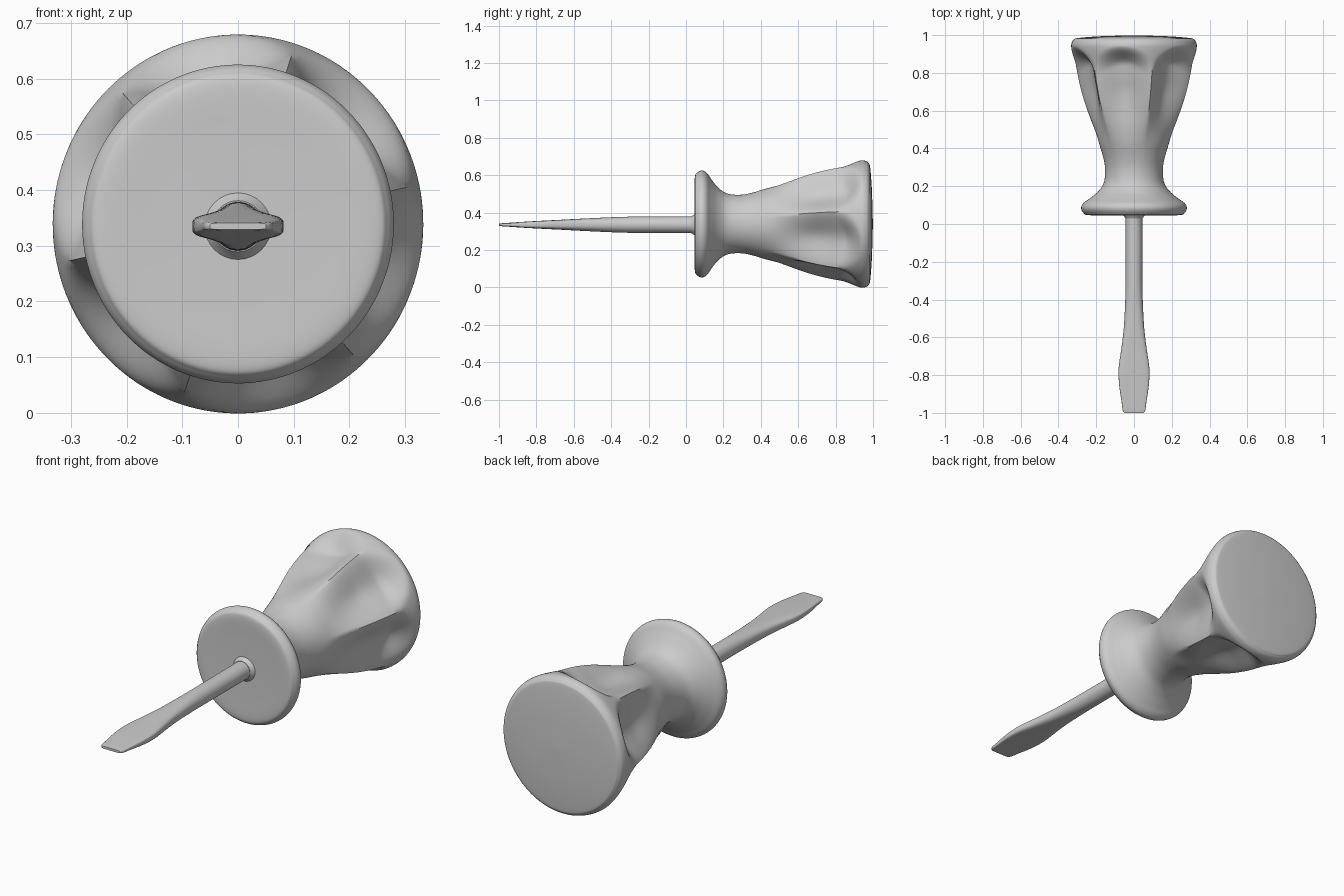
import bpy, math

if "Cube" in bpy.data.objects:
    bpy.data.objects.remove(bpy.data.objects["Cube"])

CENTRE_Z = 0.339


def catmull(points, steps):
    """Smooth a short list of control points."""
    out = []
    n = len(points)
    for i in range(n - 1):
        p0, p1 = points[max(i - 1, 0)], points[i]
        p2, p3 = points[i + 1], points[min(i + 2, n - 1)]
        for s in range(steps):
            t = s / steps
            out.append(tuple(
                0.5 * (2 * b + (c - a) * t + (2 * a - 5 * b + 4 * c - d) * t * t
                       + (3 * b - a - 3 * c + d) * t ** 3)
                for a, b, c, d in zip(p0, p1, p2, p3)))
    out.append(tuple(points[-1]))
    return out


def smoothstep(v):
    v = min(max(v, 0.0), 1.0)
    return v * v * (3 - 2 * v)


def loft(name, rings, angle):
    """Skin rings of equal length and close both ends."""
    n = len(rings[0])
    verts = [v for ring in rings for v in ring]
    faces = []
    for i in range(len(rings) - 1):
        for j in range(n):
            k = (j + 1) % n
            faces.append((i * n + j, i * n + k, (i + 1) * n + k, (i + 1) * n + j))
    last = len(verts) - n
    faces.append(tuple(reversed(range(n))))
    faces.append(tuple(range(last, last + n)))
    # rings run counter-clockwise seen from the front, so flip outward
    faces = [tuple(reversed(f)) for f in faces]
    mesh = bpy.data.meshes.new(name)
    mesh.from_pydata(verts, [], faces)
    obj = bpy.data.objects.new(name, mesh)
    bpy.context.collection.objects.link(obj)
    bpy.ops.object.select_all(action='DESELECT')
    obj.select_set(True)
    bpy.context.view_layer.objects.active = obj
    bpy.ops.object.shade_smooth_by_angle(angle=math.radians(angle))
    return obj


# Handle: turned profile (y, radius) with six scooped finger flutes
profile = [(0.05, 0.01), (0.048, 0.15), (0.047, 0.25), (0.06, 0.275), (0.085, 0.286),
           (0.11, 0.275), (0.135, 0.24), (0.17, 0.197), (0.215, 0.165), (0.28, 0.156),
           (0.35, 0.166), (0.45, 0.198), (0.55, 0.238), (0.65, 0.275), (0.75, 0.303),
           (0.85, 0.323), (0.93, 0.339), (0.96, 0.337), (0.977, 0.325), (0.985, 0.30),
           (0.994, 0.18), (0.999, 0.01)]
SEGMENTS, FLUTES, RIDGE = 144, 6, math.radians(12)
per_flute = SEGMENTS // FLUTES
handle_rings = []
for y, r in catmull(profile, 7):
    ring = []
    for j in range(SEGMENTS):
        a = RIDGE + 2 * math.pi * j / SEGMENTS
        t = 2 * (j % per_flute) / per_flute - 1
        # arched upper end, long fade towards the neck
        upper = smoothstep((0.945 - 0.07 * t * t - y) / 0.10)
        lower = smoothstep((y - 0.40) / 0.34)
        rr = r - 0.078 * upper * lower * (1 - t * t) ** 1.2
        ring.append((0.978 * rr * math.cos(a), y, CENTRE_Z + rr * math.sin(a)))
    handle_rings.append(ring)
loft("handle", handle_rings, 50)

# Shaft and flat blade: (y, half width, half thickness, squareness)
sections = [(0.08, 0.045, 0.045, 1.0), (-0.02, 0.044, 0.044, 1.0), (-0.30, 0.044, 0.043, 1.0),
            (-0.42, 0.047, 0.039, 0.9), (-0.55, 0.054, 0.033, 0.75), (-0.66, 0.067, 0.027, 0.6),
            (-0.76, 0.081, 0.022, 0.5), (-0.85, 0.079, 0.017, 0.4), (-0.94, 0.066, 0.011, 0.35),
            (-0.985, 0.060, 0.008, 0.35), (-1.0, 0.050, 0.006, 0.35)]


def power(v, e):
    return math.copysign(abs(v) ** e, v) if abs(v) > 1e-9 else 0.0


blade_rings = []
for y, w, h, e in reversed(catmull(sections, 4)):
    blade_rings.append([(w * power(math.cos(2 * math.pi * j / 40), e), y,
                         CENTRE_Z - 0.004 + h * power(math.sin(2 * math.pi * j / 40), e))
                        for j in range(40)])
loft("shaft_and_blade", blade_rings, 40)

# Small collar where the shaft enters the handle
collar = [(0.03, 0.046), (0.04, 0.052), (0.052, 0.062)]
loft("shaft_collar", [[(r * math.cos(2 * math.pi * j / 32), y,
                        CENTRE_Z - 0.004 + r * math.sin(2 * math.pi * j / 32))
                       for j in range(32)] for y, r in collar], 40)
